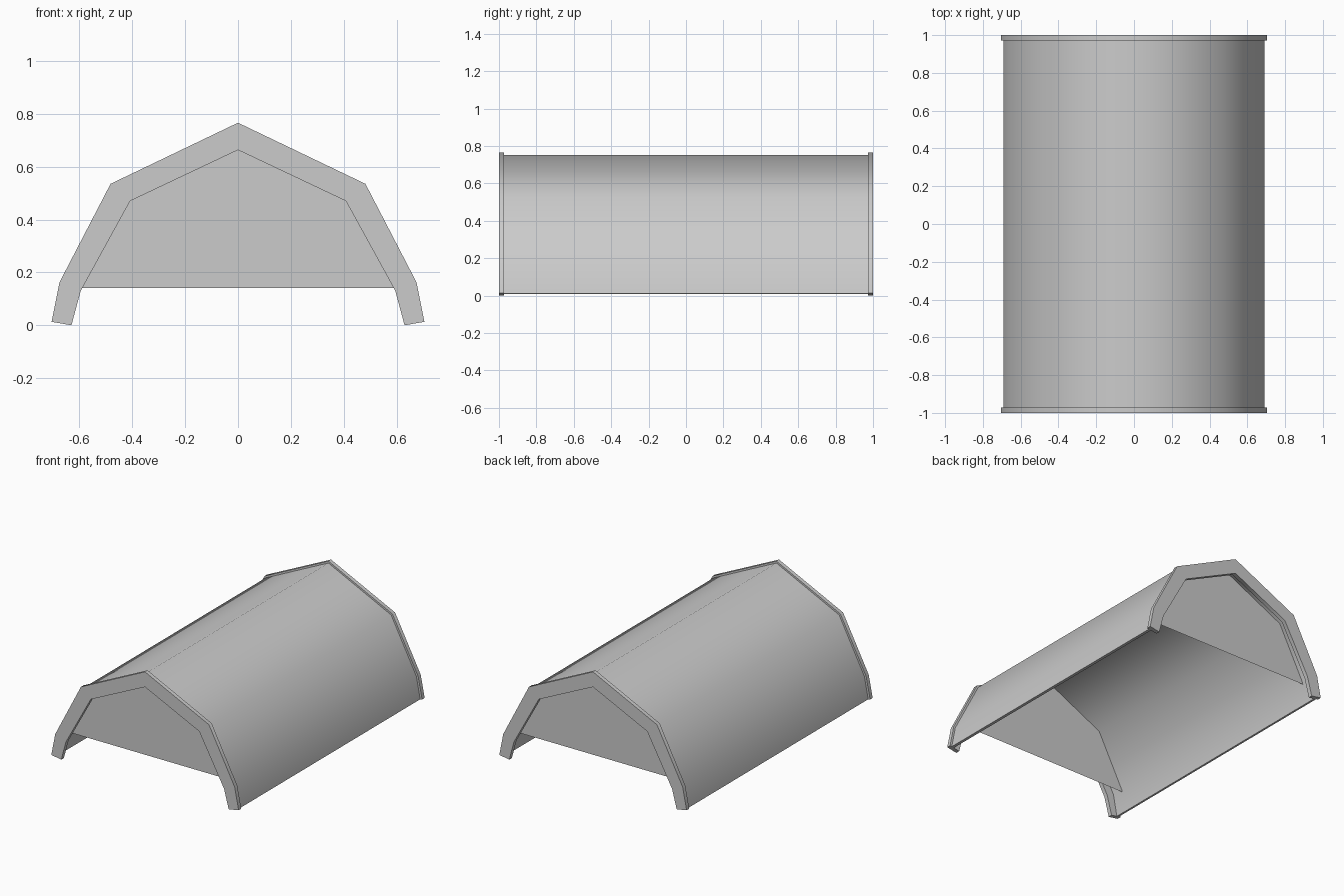
import bpy, math

if "Cube" in bpy.data.objects:
    bpy.data.objects.remove(bpy.data.objects["Cube"])

# half profiles (x, z) from ridge to eave
TRIM_OUT = [(0, .766), (.482, .535), (.675, .163), (.705, .013)]
TRIM_IN = [(0, .663), (.408, .470), (.595, .130), (.630, 0)]
ROOF_OUT = [(0, .753), (.472, .526), (.662, .159), (.691, .011)]
ROOF_IN = [(0, .735), (.459, .513), (.646, .154), (.674, .008)]
WALL = [(0, .737), (.461, .514), (.648, .155), (.651, .14)]


def mirrored(half):
    """Full profile from the left eave over the ridge to the right eave."""
    return [(-x, z) for x, z in half[:0:-1]] + half


def add_object(name, verts, faces):
    mesh = bpy.data.meshes.new(name)
    mesh.from_pydata(verts, [], faces)
    mesh.update()
    obj = bpy.data.objects.new(name, mesh)
    bpy.context.collection.objects.link(obj)
    return obj


def add_arch(name, outer, inner, y0, y1):
    """Solid arch band between two profiles, running from y0 to y1."""
    outer, inner = mirrored(outer), mirrored(inner)
    rings = [[(x, y, z) for x, z in p]
             for p, y in ((outer, y0), (outer, y1), (inner, y1), (inner, y0))]
    n = len(outer)
    verts = [v for ring in rings for v in ring]
    faces = []
    for r in range(4):
        a, b = r * n, ((r + 1) % 4) * n
        faces += [(a + i, a + i + 1, b + i + 1, b + i) for i in range(n - 1)]
    faces += [(0, n, 2 * n, 3 * n), (4 * n - 1, 3 * n - 1, 2 * n - 1, n - 1)]
    obj = add_object(name, verts, faces)
    bpy.ops.object.select_all(action='DESELECT')
    obj.select_set(True)
    bpy.context.view_layer.objects.active = obj
    bpy.ops.object.shade_smooth_by_angle(angle=math.radians(60))


# roof shell
add_arch("roof", ROOF_OUT, ROOF_IN, -.975, .975)

# end trims and recessed gable walls
for side, s in (("front", -1), ("back", 1)):
    y0, y1 = sorted((s * 1.0, s * .972))
    add_arch(side + "_trim", TRIM_OUT, TRIM_IN, y0, y1)
    pts = mirrored(WALL)
    order = list(range(len(pts)))
    add_object(side + "_gable_wall", [(x, s * .89, z) for x, z in pts],
               [order if s > 0 else order[::-1]])
